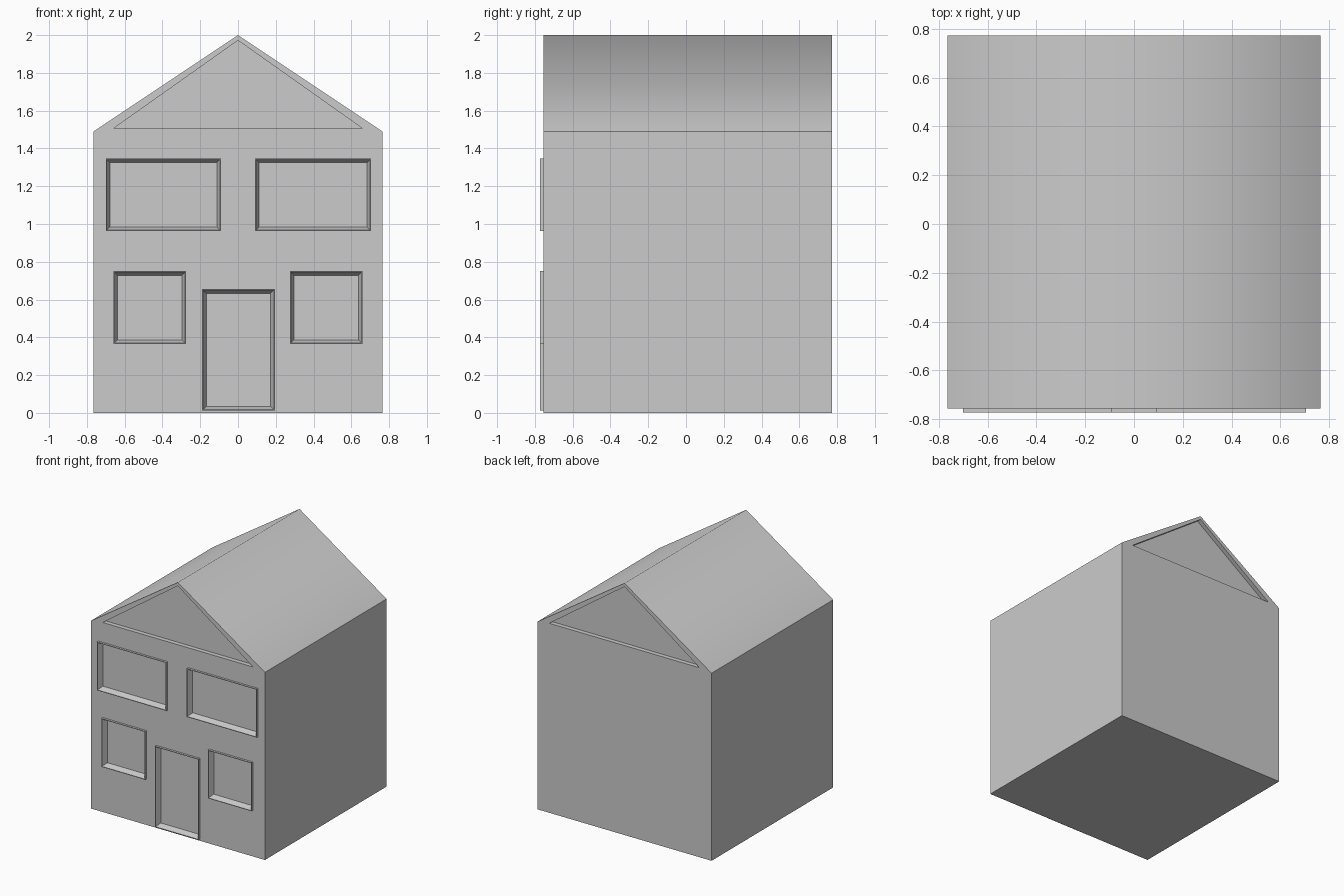
import bpy
import bmesh

if "Cube" in bpy.data.objects:
    bpy.data.objects.remove(bpy.data.objects["Cube"])

WALL, BACK = -0.755, 0.772      # front and back wall planes
RIM, PANEL = -0.772, -0.728     # frame face and sunken panel depth
EAVE, HALF, TOP = 1.49, 0.765, 2.0
INSET = 0.022


def add_object(name, bm):
    mesh = bpy.data.meshes.new(name)
    bm.to_mesh(mesh)
    bm.free()
    obj = bpy.data.objects.new(name, mesh)
    bpy.context.collection.objects.link(obj)
    return obj


def add_prism(bm, profile, y0, y1):
    """Extrude a counter-clockwise (x, z) outline from y0 to y1."""
    a = [bm.verts.new((x, y0, z)) for x, z in profile]
    b = [bm.verts.new((x, y1, z)) for x, z in profile]
    n = len(profile)
    bm.faces.new(a)
    bm.faces.new(b[::-1])
    for i in range(n):
        j = (i + 1) % n
        bm.faces.new((a[j], a[i], b[i], b[j]))


def rect(x0, x1, z0, z1, d=0.0):
    return [(x0 + d, z0 + d), (x1 - d, z0 + d), (x1 - d, z1 - d), (x0 + d, z1 - d)]


def add_frame(name, box):
    """Raised rim with a sloped reveal down to a sunken panel."""
    bm = bmesh.new()
    rings = [[bm.verts.new((x, y, z)) for x, z in rect(*box, d)]
             for d, y in ((0, WALL), (0, RIM), (0.005, RIM), (INSET, PANEL))]
    for a, b in zip(rings, rings[1:]):
        for i in range(4):
            j = (i + 1) % 4
            bm.faces.new((a[i], a[j], b[j], b[i]))
    bm.faces.new(rings[-1])
    return add_object(name, bm)


# House body with a pitched roof, shaded softly over the ridge only
bm = bmesh.new()
add_prism(bm, [(-HALF, 0), (HALF, 0), (HALF, EAVE), (0, TOP), (-HALF, EAVE)], WALL, BACK)
for e in bm.edges:
    e.smooth = all(v.co.z > TOP - 0.01 for v in e.verts)
for f in bm.faces:
    f.smooth = f.normal.z > 0.1 or f.calc_center_median().z > 1.6
house = add_object("house_body", bm)

# Door and windows
openings = {
    "door": (-0.19, 0.195, 0.012, 0.655),
    "lower_window_left": (-0.66, -0.275, 0.365, 0.75),
    "lower_window_right": (0.275, 0.66, 0.365, 0.75),
    "upper_window_left": (-0.70, -0.09, 0.962, 1.347),
    "upper_window_right": (0.09, 0.705, 0.962, 1.347),
}
cut = bmesh.new()
for name, box in openings.items():
    add_frame(name, box)
    add_prism(cut, rect(*box, 0.005), WALL - 0.1, PANEL + 0.004)

# Sunken triangles in both gables
gable = [(-0.66, 1.505), (0.66, 1.505), (0, 1.972)]
add_prism(cut, gable, WALL - 0.1, WALL + 0.035)
add_prism(cut, gable, BACK - 0.035, BACK + 0.1)
cutter = add_object("recess_cutter", cut)
cutter.hide_render = True

mod = house.modifiers.new("recesses", 'BOOLEAN')
mod.operation = 'DIFFERENCE'
mod.solver = 'EXACT'
mod.object = cutter
bpy.context.view_layer.objects.active = house
bpy.ops.object.modifier_apply(modifier=mod.name)
bpy.data.objects.remove(cutter)
